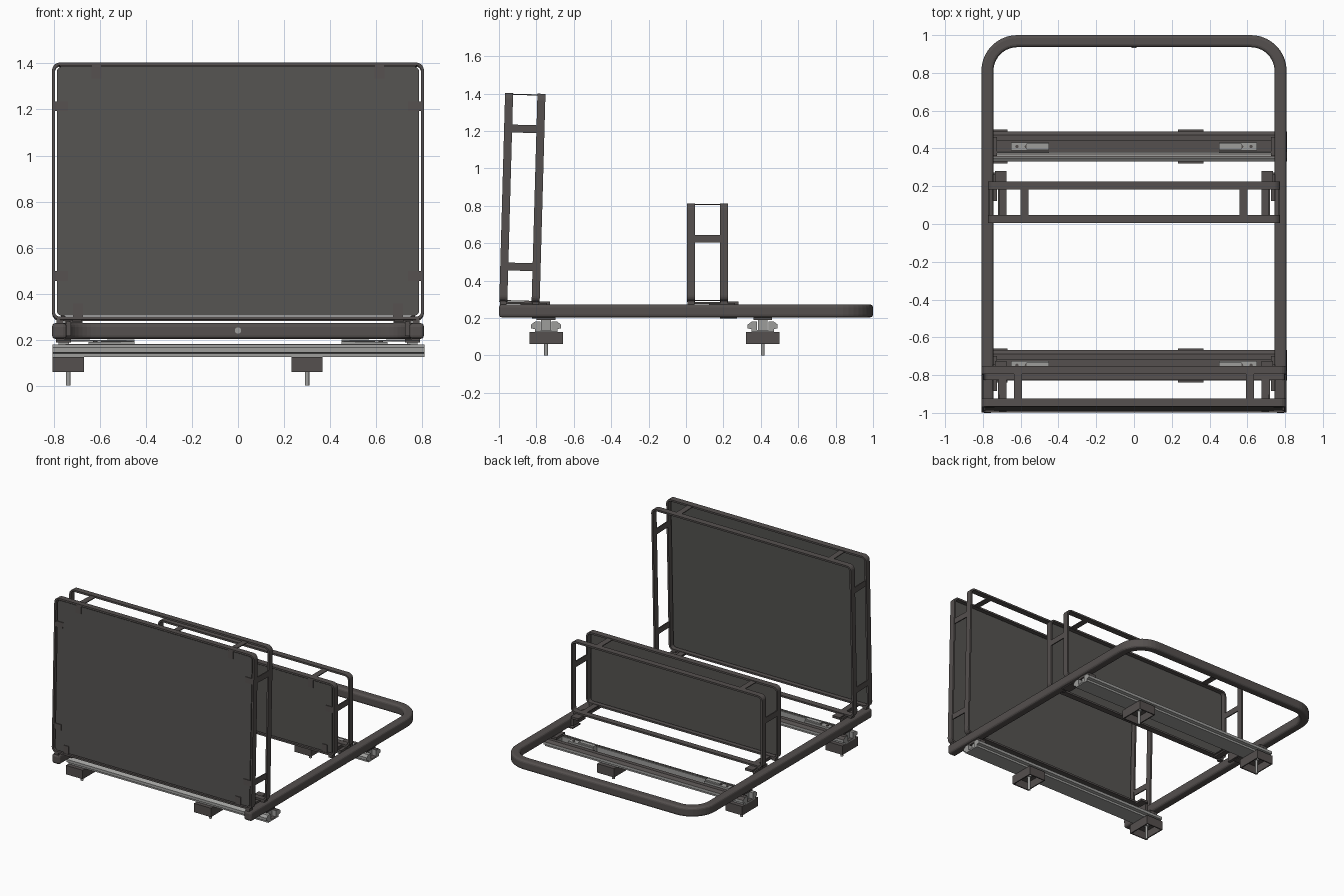
import bpy, bmesh, math
from mathutils import Matrix, Vector

old = bpy.data.objects.get("Cube")
if old:
    bpy.data.objects.remove(old, do_unlink=True)


def material(name, r, g, b):
    m = bpy.data.materials.new(name)
    m.use_nodes = True
    m.diffuse_color = (r, g, b, 1)
    m.node_tree.nodes["Principled BSDF"].inputs["Base Color"].default_value = (r, g, b, 1)
    return m


PAINT = material("dark_painted_steel", 0.09, 0.08, 0.077)
BOARD = material("charcoal_board", 0.09, 0.087, 0.082)
STEEL = material("bare_steel", 0.34, 0.34, 0.33)


def finish(name, bm, mats, matrix=None, bevel=0):
    if matrix:
        bm.transform(matrix)
    bmesh.ops.recalc_face_normals(bm, faces=bm.faces)
    mesh = bpy.data.meshes.new(name)
    bm.to_mesh(mesh)
    bm.free()
    ob = bpy.data.objects.new(name, mesh)
    bpy.context.collection.objects.link(ob)
    for m in mats:
        mesh.materials.append(m)
    if bevel:
        mod = ob.modifiers.new("rounded_edges", 'BEVEL')
        mod.width, mod.segments, mod.limit_method = bevel, 3, 'ANGLE'
        mod.angle_limit = math.radians(50)
    return ob


def box(name, x, y, z, mat, matrix=None):
    """Box from (low, high) pairs on each axis."""
    bm = bmesh.new()
    size = [b - a for a, b in (x, y, z)]
    mid = [(a + b) / 2 for a, b in (x, y, z)]
    bmesh.ops.create_cube(bm, size=1, matrix=Matrix.Translation(mid) @ Matrix.Diagonal((*size, 1)))
    return finish(name, bm, [mat], matrix)


def rod(name, start, end, radius, mat, sides=16):
    a, b = Vector(start), Vector(end)
    turn = (b - a).to_track_quat('Z', 'Y').to_matrix().to_4x4()
    bm = bmesh.new()
    bmesh.ops.create_cone(bm, cap_ends=True, segments=sides, radius1=radius, radius2=radius,
                          depth=(b - a).length, matrix=Matrix.Translation((a + b) / 2) @ turn)
    return finish(name, bm, [mat])


def arc(cx, cy, r, start, steps):
    """Quarter circle, from start degrees onward."""
    return [(cx + r * math.cos(math.radians(start + 90 * i / steps)),
             cy + r * math.sin(math.radians(start + 90 * i / steps))) for i in range(steps + 1)]


def rounded_rect(hw, low, high, r):
    pts = []
    for cx, cy, start in ((hw - r, high - r, 0), (r - hw, high - r, 90),
                          (r - hw, low + r, 180), (hw - r, low + r, 270)):
        pts += arc(cx, cy, r, start, 5)
    return pts


def band(name, outer, inner, depth, to3d, closed, matrix=None, bevel=0):
    """Rectangular tube between two outlines, extruded by depth."""
    bm = bmesh.new()
    rows = [[bm.verts.new(to3d(o, d)) for o, d in
             ((p, depth[0]), (p, depth[1]), (q, depth[1]), (q, depth[0]))]
            for p, q in zip(outer, inner)]
    count = len(rows)
    for i in range(count if closed else count - 1):
        a, b = rows[i], rows[(i + 1) % count]
        for k in range(4):
            bm.faces.new((a[k], a[(k + 1) % 4], b[(k + 1) % 4], b[k]))
    if not closed:
        bm.faces.new(rows[0])
        bm.faces.new(rows[-1])
    return finish(name, bm, [PAINT], matrix, bevel)


# Bent U-shaped base frame, open at the front
def u_path(hw, back, r):
    return [(hw, -1)] + arc(hw - r, back - r, r, 0, 10) + arc(r - hw, back - r, r, 90, 10) + [(-hw, -1)]


band("base_frame", u_path(0.808, 1, 0.19), u_path(0.744, 0.936, 0.126), (0.203, 0.272),
     lambda p, d: (p[0], p[1], d), False, bevel=0.016)
rod("frame_grommet", (0, 0.932, 0.24), (0, 0.938, 0.24), 0.014, STEEL)


# Upright racks: two hoops, a board in the front hoop, straps and clips
def rack(name, hw, height, gap, y, tilt, top_x, low_x, side_z):
    base = 0.286
    place = Matrix.Translation((0, y, base)) @ Matrix.Rotation(-tilt, 4, 'X')
    t, half = 0.013, 0.0215
    outer = rounded_rect(hw, 0, height, 0.035)
    inner = rounded_rect(hw - t, t, height - t, 0.022)
    for label, off in (("front", 0), ("rear", gap)):
        band(f"{name}_{label}_hoop", outer, inner, (off - half, off + half),
             lambda p, d: (p[0], d, p[1]), True, place)

    bm = bmesh.new()
    edge = rounded_rect(hw - 0.022, 0.018, height - 0.018, 0.02)
    face = bm.faces.new([bm.verts.new((px, -0.014, pz)) for px, pz in edge])
    back = bmesh.ops.extrude_face_region(bm, geom=[face])
    moved = [v for v in back["geom"] if isinstance(v, bmesh.types.BMVert)]
    bmesh.ops.translate(bm, verts=moved, vec=(0, 0.012, 0))
    finish(f"{name}_board", bm, [BOARD], place)

    span, tab_y = (half - 0.03, gap), (-0.019, -0.013)
    for s, side in ((1, "left"), (-1, "right")):
        for label, cx, z, tab in (("top", top_x, (height - 0.01, height - 0.004), (height - 0.07, height - 0.006)),
                                  ("bottom", low_x, (0.004, 0.01), (0.006, 0.07))):
            x = (s * cx - 0.021, s * cx + 0.021)
            box(f"{name}_{side}_{label}_strap", x, span, z, PAINT, place)
            box(f"{name}_{side}_{label}_tab", x, tab_y, tab, PAINT, place)
        for i, z in enumerate(side_z):
            zz = (z - 0.021 - base, z + 0.021 - base)
            edge_x = sorted((s * (hw - 0.01), s * (hw - 0.002)))
            box(f"{name}_{side}_strap_{i + 1}", edge_x, span, zz, PAINT, place)
            box(f"{name}_{side}_tab_{i + 1}", sorted((s * (hw - 0.07), s * (hw - 0.005))),
                tab_y, zz, PAINT, place)
        # Clips holding the hoops to the base frame
        rear = y + gap
        box(f"{name}_{side}_clip", sorted((s * 0.675, s * 0.735)), (rear + 0.01, rear + 0.078),
            (0.272, 0.288), PAINT)
        box(f"{name}_{side}_clip_arm", sorted((s * 0.68, s * 0.72)), (y, rear + 0.03),
            (0.276, 0.286), PAINT)
        box(f"{name}_{side}_hook", sorted((s * 0.725, s * 0.747)), (rear - 0.08, rear + 0.06),
            (0.215, 0.28), PAINT)
        box(f"{name}_{side}_under_clip", sorted((s * 0.725, s * 0.79)), (rear - 0.02, rear + 0.07),
            (0.196, 0.204), PAINT)
        for off in (0, gap):
            box(f"{name}_{side}_pad", sorted((s * (hw - 0.05), s * (hw - 0.02))),
                (y + off - 0.018, y + off + 0.018), (0.27, 0.29), PAINT)


rack("tall_rack", 0.808, 1.118, 0.173, -0.977, 0.028, 0.615, 0.695, (0.476, 1.214))
rack("short_rack", 0.774, 0.527, 0.176, 0.027, 0, 0.58, 0.695, (0.624,))


# Sliding rails with carriages, hollow feet and bolts
half_profile = [(0.03, 0.135), (0.03, 0.18), (0.06, 0.18), (0.08, 0.165),
                (0.08, 0.145), (0.06, 0.14), (0.06, 0.125)]
profile = half_profile + [(-a, b) for a, b in reversed(half_profile)]


def slide(name, y):
    bm = bmesh.new()
    rows = [[bm.verts.new((x, y + a, z)) for a, z in profile] for x in (-0.806, 0.81)]
    for r in rows:
        bm.faces.new(r)
    for i in range(len(profile)):
        j = (i + 1) % len(profile)
        bm.faces.new((rows[0][i], rows[0][j], rows[1][j], rows[1][i]))
    bmesh.ops.recalc_face_normals(bm, faces=bm.faces)
    for f in bm.faces:
        if f.normal.z > 0.3 and f.calc_center_median().y > y - 0.02:
            f.material_index = 1
    finish(f"{name}_rail", bm, [STEEL, PAINT])
    for a in (-0.052, -0.04):
        box(f"{name}_rail_groove", (-0.75, 0.75), (y + a - 0.002, y + a + 0.002), (0.179, 0.182), PAINT)

    for s, side in ((1, "left"), (-1, "right")):
        box(f"{name}_{side}_carriage", (s * 0.55 - 0.1, s * 0.55 + 0.1), (y - 0.022, y + 0.022),
            (0.14, 0.19), STEEL)
        box(f"{name}_{side}_carriage_lug", (s * 0.51 - 0.06, s * 0.51 + 0.06), (y - 0.015, y + 0.015),
            (0.19, 0.2), STEEL)
        for dx in (-0.07, 0.02, 0.07):
            cx = s * (0.55 + dx)
            rod(f"{name}_{side}_carriage_screw", (cx, y, 0.185), (cx, y, 0.194), 0.009, PAINT, 12)
        box(f"{name}_{side}_mount", sorted((s * 0.725, s * 0.79)), (y - 0.05, y + 0.05),
            (0.188, 0.205), PAINT)
        box(f"{name}_{side}_mount_post", sorted((s * 0.735, s * 0.78)), (y - 0.026, y + 0.026),
            (0.135, 0.19), STEEL)
        rod(f"{name}_{side}_release_wire", (s * 0.45, y - 0.03, 0.193), (s * 0.74, y - 0.03, 0.197),
            0.004, STEEL, 8)

    for label, cx in (("right", -0.737), ("left", 0.3)):
        x0, x1, y0, y1, w = cx - 0.068, cx + 0.068, y - 0.09, y + 0.09, 0.008
        foot = f"{name}_{label}_foot"
        box(f"{foot}_top", (x0, x1), (y0, y1), (0.116, 0.125), PAINT)
        for a, b in ((x0, x0 + w), (x1 - w, x1)):
            box(f"{foot}_side", (a, b), (y0, y1), (0.06, 0.117), PAINT)
        for a, b in ((y0, y0 + w), (y1 - w, y1)):
            box(f"{foot}_wall", (x0, x1), (a, b), (0.06, 0.117), PAINT)
        rod(f"{foot}_bolt", (cx, y, 0), (cx, y, 0.12), 0.01, STEEL)
        rod(f"{foot}_nut", (cx, y, 0.1), (cx, y, 0.118), 0.02, STEEL, 6)


slide("front_slide", -0.748)
slide("rear_slide", 0.41)
